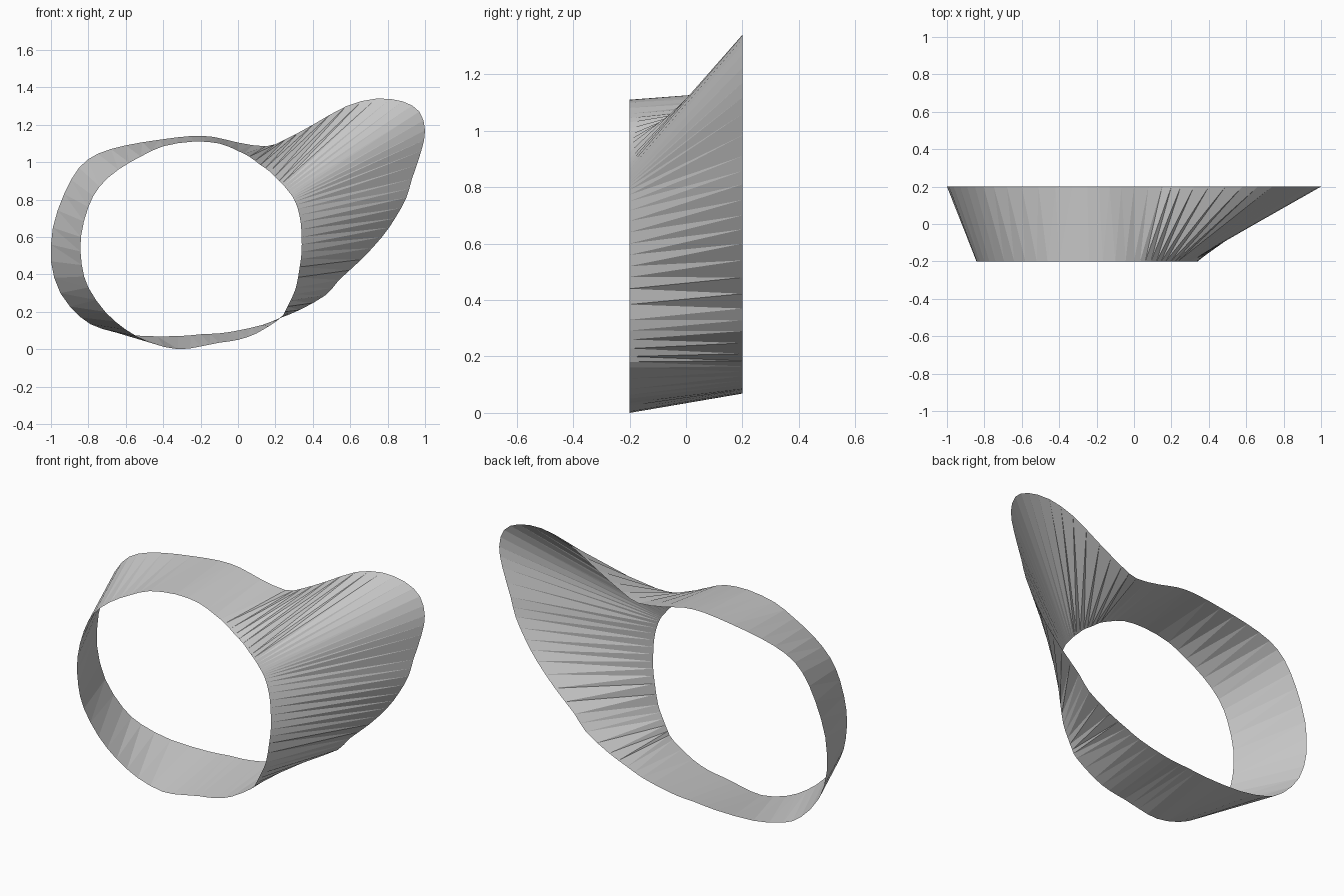
import bpy, bmesh
from mathutils import Vector

# Matching outline points (x, z), counter-clockwise from the bottom
FRONT = [(-.32, .0), (-.2, .015), (-.1, .035), (0, .05), (.1, .085), (.22, .16),
         (.25, .2), (.28, .26), (.31, .33), (.33, .44), (.34, .52), (.34, .6),
         (.335, .68), (.32, .75), (.305, .79), (.295, .81), (.285, .825),
         (.265, .85), (.245, .875), (.22, .9), (.17, .95), (.12, .985),
         (.06, 1.03), (0, 1.06), (-.1, 1.1), (-.24, 1.11), (-.4, 1.085),
         (-.52, 1.03), (-.64, .96), (-.74, .87), (-.8, .76), (-.84, .6),
         (-.835, .45), (-.8, .33), (-.71, .2), (-.6, .105), (-.47, .035)]
BACK = [(-.32, .07), (-.2, .08), (-.1, .085), (0, .1), (.13, .13), (.22, .165),
        (.33, .21), (.47, .29), (.54, .37), (.66, .48), (.77, .6), (.84, .7),
        (.9, .81), (.93, .91), (.98, 1.06), (1, 1.17), (.97, 1.27),
        (.88, 1.325), (.74, 1.34), (.58, 1.3), (.4, 1.2), (.25, 1.12),
        (.15, 1.085), (0, 1.105), (-.13, 1.135), (-.25, 1.14), (-.42, 1.12),
        (-.6, 1.09), (-.75, 1.045), (-.85, .97), (-.93, .83), (-.99, .65),
        (-1, .47), (-.95, .3), (-.84, .17), (-.73, .11), (-.55, .073)]
STEPS = 2


def smooth_loop(pts, y):
    """Closed Catmull-Rom loop through the outline points at depth y."""
    p = [Vector((x, y, z)) for x, z in pts]
    n, out = len(p), []
    for i in range(n):
        a, b, c, d = p[i - 1], p[i], p[(i + 1) % n], p[(i + 2) % n]
        for s in range(STEPS):
            t = s / STEPS
            q = 0.5 * (2 * b + (c - a) * t + (2 * a - 5 * b + 4 * c - d) * t ** 2
                       + (3 * b - a - 3 * c + d) * t ** 3)
            q.x = max(-1, min(1, q.x))
            q.z = max(0, q.z)
            out.append(q)
    return out


# Thin flared band: triangulated strip between the two outlines
bm = bmesh.new()
front = [bm.verts.new(v) for v in smooth_loop(FRONT, -.2)]
back = [bm.verts.new(v) for v in smooth_loop(BACK, .2)]
n = len(front)
for i in range(n):
    j = (i + 1) % n
    bm.faces.new((front[i], front[j], back[i]))
    bm.faces.new((front[j], back[j], back[i]))
mesh = bpy.data.meshes.new("flared_band")
bm.to_mesh(mesh)
bm.free()
bpy.context.collection.objects.link(bpy.data.objects.new("flared_band", mesh))
